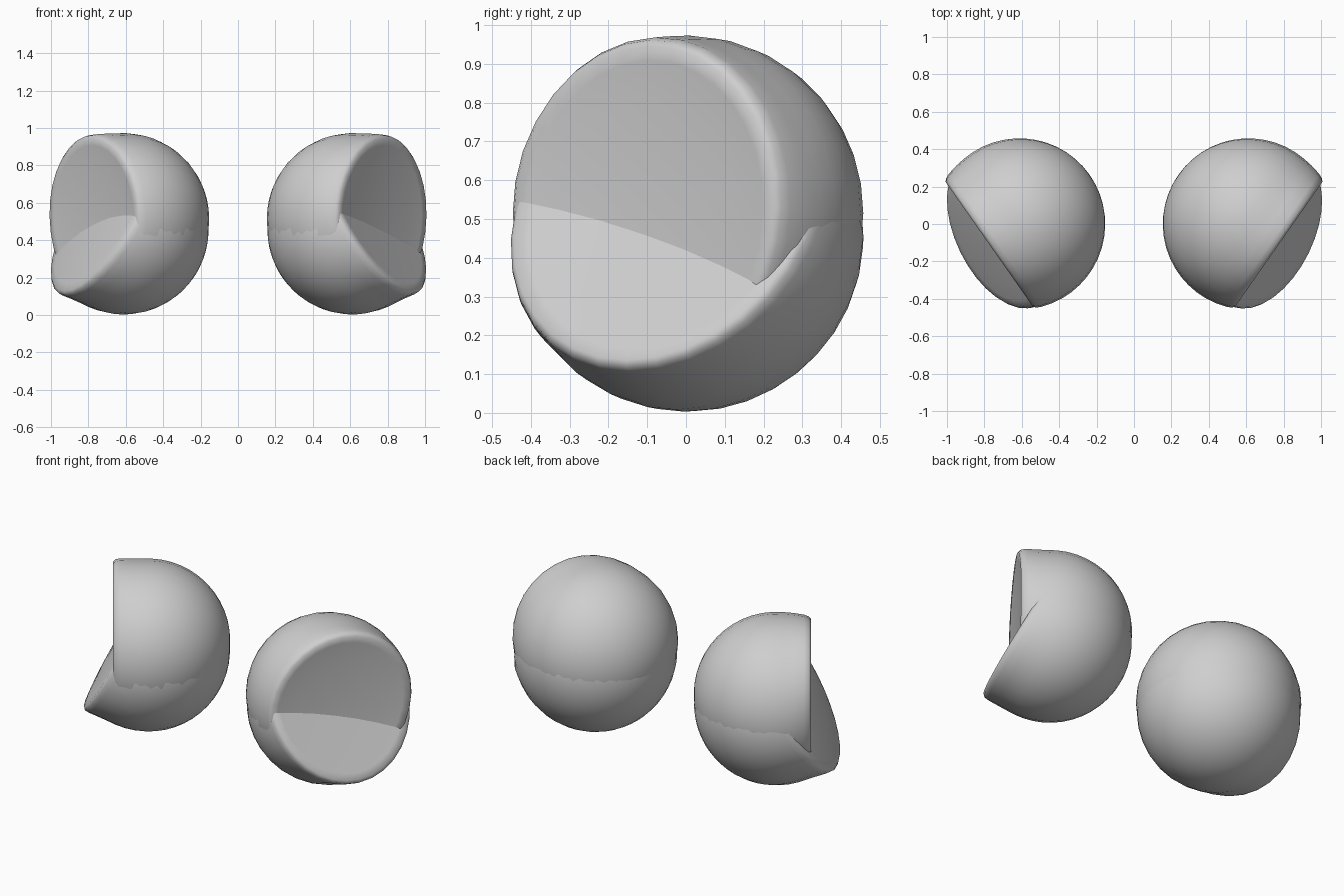
import bpy, bmesh, math
from mathutils import Vector

if "Cube" in bpy.data.objects:
    bpy.data.objects.remove(bpy.data.objects["Cube"])

SEGMENTS = 32
ARC_STEPS = 15

grey = bpy.data.materials.new("light_grey")
grey.diffuse_color = (0.62, 0.62, 0.62, 1)
grey.use_nodes = True
grey.node_tree.nodes["Principled BSDF"].inputs["Base Color"].default_value = grey.diffuse_color


def cut_ball(name, radius, center, normal, rim_offset, mid_offset, lip_dir, flare):
    """Ball with one cut facing along normal; the rim flares towards lip_dir and
    the cut is dished or domed between rim_offset and mid_offset."""
    # Profile as (radius, height) along the cut axis, from back pole to cut centre
    end = math.acos(-(rim_offset - 0.04) / radius)
    profile = [(radius * math.sin(end * i / ARC_STEPS), -radius * math.cos(end * i / ARC_STEPS))
               for i in range(ARC_STEPS + 1)]
    rim = math.sqrt(radius ** 2 - rim_offset ** 2) + 0.004
    profile += [(rim, rim_offset - 0.014), (rim - 0.014, rim_offset)]
    for k in (0.88, 0.65, 0.35, 0):
        profile.append((rim * k, mid_offset + (rim_offset - mid_offset) * k * k))

    bm = bmesh.new()
    verts = [bm.verts.new((r, 0, h)) for r, h in profile]
    edges = [bm.edges.new(pair) for pair in zip(verts, verts[1:])]
    bmesh.ops.spin(bm, geom=verts + edges, cent=(0, 0, 0), axis=(0, 0, 1),
                   angle=math.tau, steps=SEGMENTS, use_duplicate=False)
    bmesh.ops.remove_doubles(bm, verts=bm.verts[:], dist=0.0005)
    bmesh.ops.recalc_face_normals(bm, faces=bm.faces[:])
    # Pull the lip outwards, then turn the cut towards its normal
    turn = Vector(normal).to_track_quat('Z', 'Y')
    pull = turn.inverted() @ Vector(lip_dir)
    pull.z = 0
    pull.normalize()
    for v in bm.verts:
        near = min(1, max(0, (v.co.z - rim_offset + 0.18) / 0.16)) ** 2
        v.co += pull * flare * near * max(0, v.co.dot(pull)) / rim
        v.co = turn @ v.co + Vector(center)
    for f in bm.faces:
        f.smooth = True

    mesh = bpy.data.meshes.new(name)
    bm.to_mesh(mesh)
    bm.free()
    mesh.materials.append(grey)
    obj = bpy.data.objects.new(name, mesh)
    bpy.context.collection.objects.link(obj)
    return obj


# Outward direction of the opening, and the sideways direction along it
yaw = math.radians(35)
out = Vector((math.cos(yaw), -math.sin(yaw), 0))
along = Vector((math.sin(yaw), math.cos(yaw), 0))
up = Vector((0, 0, 1))
lower_normal = 0.862 * out + 0.136 * along + 0.486 * up

# Side, label, lower lid rim and middle offsets
for side, label, low_rim, low_mid in ((1, "right", 0.157, 0.152), (-1, "left", 0.147, 0.17)):
    def flip(v):
        return (v[0] * side, v[1], v[2])
    # Upper lid: upright, slightly dished cut
    cut_ball("upper_lid_" + label, 0.458, flip((0.612, 0.0, 0.515)), flip(out),
             0.195, 0.175, flip(up + 0.5 * along), 0.035)
    # Lower lid: cut sloping down and outwards
    cut_ball("lower_lid_" + label, 0.455, flip((0.612, 0.003, 0.458)), flip(lower_normal),
             low_rim, low_mid, flip(-up), 0.04)
